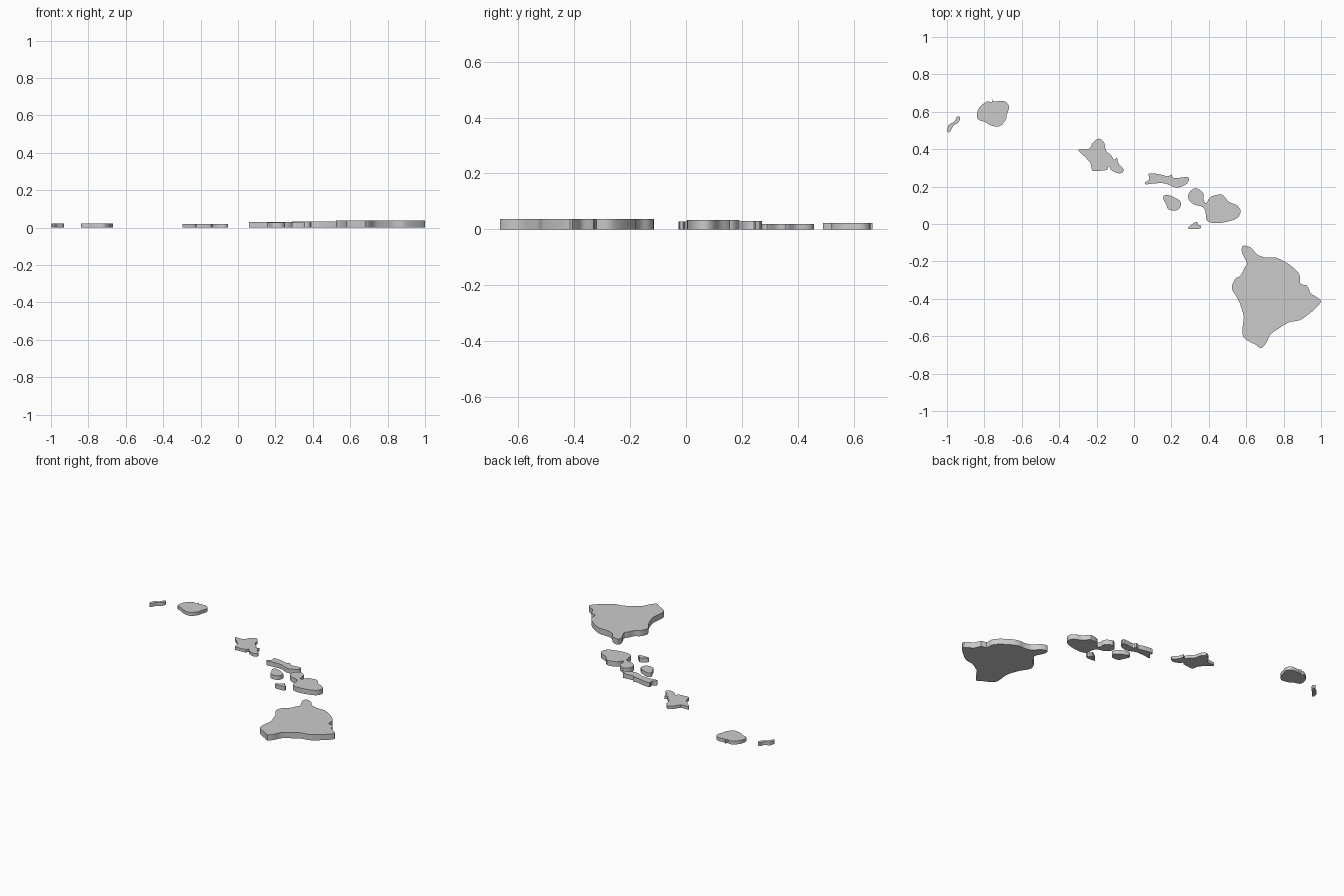
import bpy, bmesh
from mathutils import Vector


def smooth_loop(pts, steps=3):
    """Closed Catmull-Rom outline through the given points."""
    p = [Vector(q) for q in pts]
    n, out = len(p), []
    for i in range(n):
        a, b, c, d = p[i - 1], p[i], p[(i + 1) % n], p[(i + 2) % n]
        for k in range(steps):
            t = k / steps
            out.append(0.5 * (2 * b + (c - a) * t + (2 * a - 5 * b + 4 * c - d) * t ** 2
                              + (3 * b - a - 3 * c + d) * t ** 3))
    return out


def island(name, height, pts):
    """Flat slab: outline face on z = 0 extruded up."""
    bm = bmesh.new()
    face = bm.faces.new([bm.verts.new((q.x, q.y, 0)) for q in smooth_loop(pts)])
    top = bmesh.ops.extrude_face_region(bm, geom=[face], use_keep_orig=True)
    for v in top["geom"]:
        if isinstance(v, bmesh.types.BMVert):
            v.co.z = height
    bmesh.ops.recalc_face_normals(bm, faces=bm.faces)
    me = bpy.data.meshes.new(name)
    bm.to_mesh(me)
    bm.free()
    ob = bpy.data.objects.new(name, me)
    bpy.context.collection.objects.link(ob)
    bpy.ops.object.select_all(action='DESELECT')
    ob.select_set(True)
    bpy.context.view_layer.objects.active = ob
    bpy.ops.object.shade_smooth_by_angle()


# Large south-east island
island("largest_island", 0.038, [
    (.59, -.115), (.63, -.13), (.66, -.165), (.71, -.18), (.76, -.18), (.82, -.21),
    (.87, -.25), (.887, -.28), (.89, -.32), (.925, -.33), (.945, -.37), (.975, -.39),
    (1, -.415), (.96, -.46), (.93, -.485), (.885, -.515), (.83, -.525), (.78, -.555),
    (.73, -.59), (.71, -.63), (.68, -.664), (.65, -.645), (.62, -.63), (.585, -.605),
    (.58, -.56), (.587, -.50), (.575, -.45), (.555, -.40), (.523, -.345), (.54, -.295),
    (.57, -.275), (.59, -.235), (.604, -.21), (.58, -.16), (.576, -.13)])

# Two-lobed island
island("two_lobed_island", 0.033, [
    (.293, .165), (.328, .192), (.37, .165), (.372, .13), (.387, .112), (.41, .145),
    (.47, .157), (.505, .12), (.55, .10), (.57, .07), (.555, .035), (.51, .015),
    (.435, .004), (.39, .018), (.383, .06), (.37, .09), (.32, .105), (.293, .13)])

# Small islands beside it
island("smallest_island", 0.028, [
    (.29, -.02), (.305, -.006), (.335, .012), (.343, -.004), (.358, -.01), (.352, -.025),
    (.30, -.027)])
island("small_round_island", 0.028, [
    (.155, .14), (.172, .156), (.215, .143), (.25, .118), (.245, .085), (.22, .072),
    (.185, .078), (.172, .105)])

# Long narrow island
island("long_island", 0.030, [
    (.06, .222), (.082, .24), (.08, .27), (.14, .265), (.18, .255), (.20, .264),
    (.215, .245), (.288, .25), (.287, .22), (.255, .20), (.22, .196), (.165, .217),
    (.11, .217), (.066, .212)])

# Central island
island("central_island", 0.020, [
    (-.297, .397), (-.24, .402), (-.22, .435), (-.187, .457), (-.16, .435), (-.15, .393),
    (-.12, .365), (-.108, .343), (-.091, .355), (-.084, .325), (-.054, .29), (-.075, .27),
    (-.118, .285), (-.135, .308), (-.145, .29), (-.18, .285), (-.222, .285), (-.23, .32),
    (-.255, .352), (-.28, .375)])

# North-west pair
island("round_island", 0.023, [
    (-.84, .58), (-.828, .623), (-.785, .655), (-.762, .65), (-.755, .667), (-.747, .655),
    (-.695, .658), (-.668, .628), (-.68, .585), (-.685, .56), (-.717, .523), (-.765, .527),
    (-.802, .548), (-.832, .557)])
island("sliver_island", 0.023, [
    (-.998, .495), (-.99, .53), (-.96, .548), (-.945, .575), (-.93, .57), (-.937, .545),
    (-.965, .525), (-.985, .492)])
